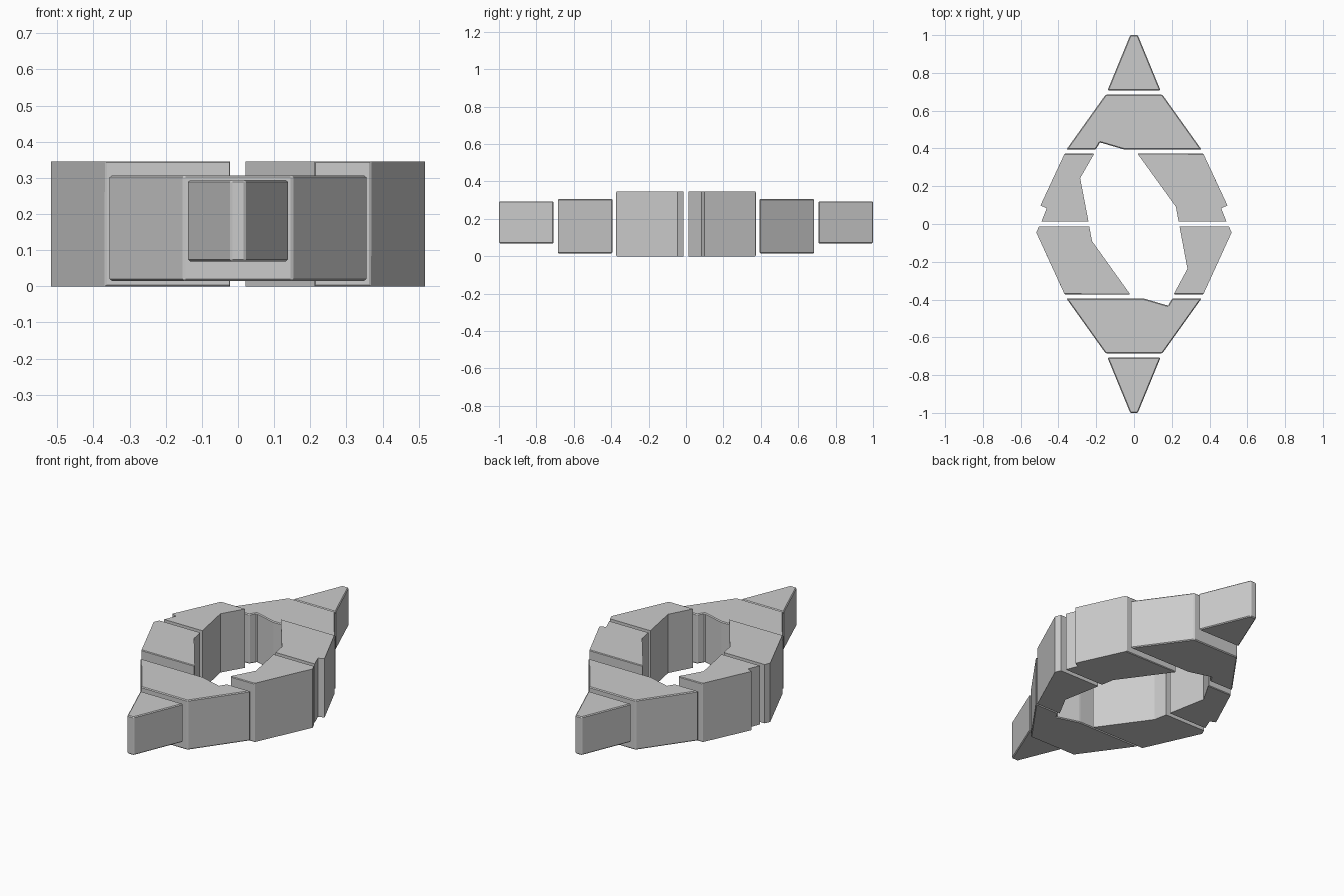
import bpy, bmesh
from math import pi
from mathutils import Matrix

if "Cube" in bpy.data.objects:
    bpy.data.objects.remove(bpy.data.objects["Cube"])

JOINT = 0.373  # |y| of the quarter faces that meet the shoulders


def prism(name, outline, z0, z1, bevel=0.006, only_joint=False, turn=0.0):
    """Extrude a plan outline from z0 to z1 with small chamfers."""
    bm = bmesh.new()
    base = bm.faces.new([bm.verts.new((x, y, z0)) for x, y in outline])
    ext = bmesh.ops.extrude_face_region(bm, geom=[base])
    top = [v for v in ext["geom"] if isinstance(v, bmesh.types.BMVert)]
    bmesh.ops.translate(bm, verts=top, vec=(0, 0, z1 - z0))
    bmesh.ops.recalc_face_normals(bm, faces=bm.faces)
    edges = [e for e in bm.edges if not only_joint
             or all(abs(abs(v.co.y) - JOINT) < 1e-4 for v in e.verts)]
    bmesh.ops.bevel(bm, geom=edges, offset=bevel, segments=1,
                    affect='EDGES', clamp_overlap=True)
    bm.transform(Matrix.Rotation(turn, 4, 'Z'))
    bmesh.ops.recalc_face_normals(bm, faces=bm.faces)
    mesh = bpy.data.meshes.new(name)
    bm.to_mesh(mesh)
    bm.free()
    obj = bpy.data.objects.new(name, mesh)
    bpy.context.collection.objects.link(obj)
    return obj


spike = [(-0.14, 0.708), (0.14, 0.708), (0.02, 1.0), (-0.02, 1.0)]
shoulder = [(-0.358, 0.394), (-0.203, 0.394), (-0.18, 0.432), (-0.05, 0.394),
            (0.358, 0.394), (0.15, 0.685), (-0.15, 0.685)]

# Spikes and shoulders: the front pair is the back pair turned half round
for side, turn in (("back", 0.0), ("front", pi)):
    prism(side + "_spike", spike, 0.069, 0.294, 0.005, turn=turn)
    prism(side + "_shoulder", shoulder, 0.015, 0.307, 0.005, turn=turn)

# Ring quarters, the back two notched on their outer side
quarters = {
    "back_left_quarter": [(-0.367, JOINT), (-0.21, JOINT), (-0.285, 0.243),
                          (-0.241, 0.013), (-0.49, 0.013), (-0.462, 0.083),
                          (-0.495, 0.098)],
    "back_right_quarter": [(0.018, JOINT), (0.367, JOINT), (0.495, 0.098),
                           (0.462, 0.083), (0.49, 0.013), (0.236, 0.013),
                           (0.222, 0.091)],
    "front_left_quarter": [(-0.367, -JOINT), (-0.02, -JOINT), (-0.222, -0.091),
                           (-0.237, -0.013), (-0.503, -0.013), (-0.517, -0.045)],
    "front_right_quarter": [(0.21, -JOINT), (0.367, -JOINT), (0.517, -0.045),
                            (0.503, -0.013), (0.241, -0.013), (0.283, -0.237)],
}
for name, outline in quarters.items():
    prism(name, outline, 0.0, 0.346, 0.004, only_joint=True)
